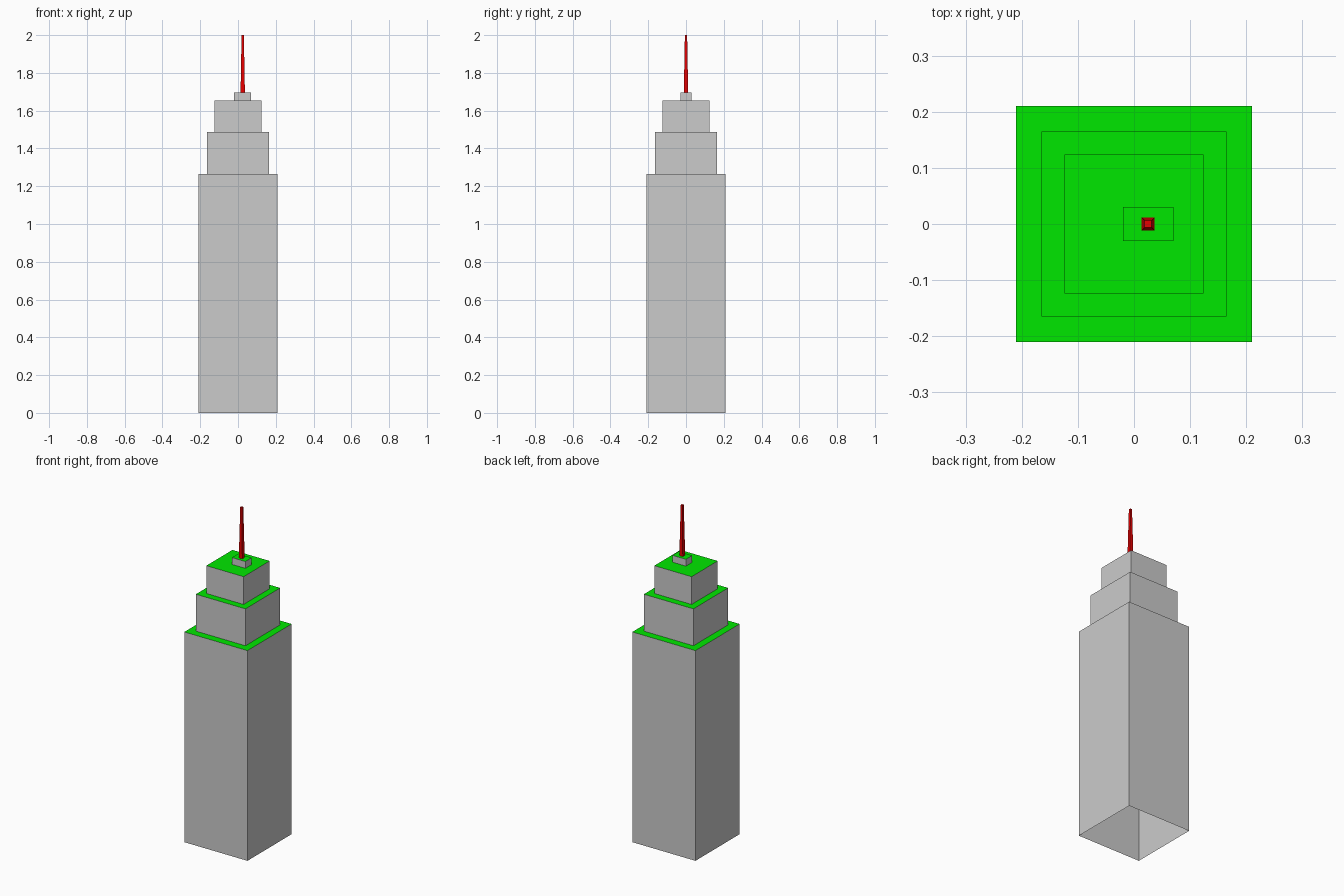
import bpy

if "Cube" in bpy.data.objects:
    bpy.data.objects.remove(bpy.data.objects["Cube"])


def material(name, color):
    mat = bpy.data.materials.new(name)
    mat.diffuse_color = color
    mat.use_nodes = True
    mat.node_tree.nodes["Principled BSDF"].inputs["Base Color"].default_value = mat.diffuse_color
    return mat


green = material("roof_green", (0.0, 0.8, 0.0, 1))
red = material("mast_red", (0.8, 0.0, 0.0, 1))


def square(cx, hx, hy, z):
    return [(cx - hx, -hy, z), (cx + hx, -hy, z), (cx + hx, hy, z), (cx - hx, hy, z)]


def add_object(name, verts, faces, mat=None):
    mesh = bpy.data.meshes.new(name)
    mesh.from_pydata(verts, [], faces)
    mesh.update()
    obj = bpy.data.objects.new(name, mesh)
    bpy.context.collection.objects.link(obj)
    if mat:
        mesh.materials.append(mat)
    return obj


# Quads joining a lower/outer square to an upper/inner square
BAND = [(i, (i + 1) % 4, 4 + (i + 1) % 4, 4 + i) for i in range(4)]

# Stepped tower: half width, bottom and top of each tier (underside is open)
tiers = [("base", 0.21, 0.0, 1.265),
         ("middle", 0.165, 1.265, 1.487),
         ("upper", 0.124, 1.487, 1.654)]
for i, (name, h, z0, z1) in enumerate(tiers):
    add_object(name + "_walls", square(0, h, h, z0) + square(0, h, h, z1), BAND)
    if i + 1 < len(tiers):
        # Terrace around the next tier
        inner = tiers[i + 1][1]
        add_object(name + "_terrace", square(0, h, h, z1) + square(0, inner, inner, z1), BAND, green)
    else:
        add_object("main_roof", square(0, h, h, z1), [(0, 1, 2, 3)], green)

# Off-centre roof cabin
cabin_x, cabin_top = 0.025, 1.695
add_object("cabin_walls", square(cabin_x, 0.045, 0.03, 1.654) + square(cabin_x, 0.045, 0.03, cabin_top), BAND)
add_object("cabin_roof", square(cabin_x, 0.045, 0.03, cabin_top), [(0, 1, 2, 3)], green)

# Tapered four-sided mast
add_object("mast", square(cabin_x, 0.0115, 0.0115, cabin_top) + square(cabin_x, 0.006, 0.006, 2.0),
           BAND + [(4, 5, 6, 7)], red)
